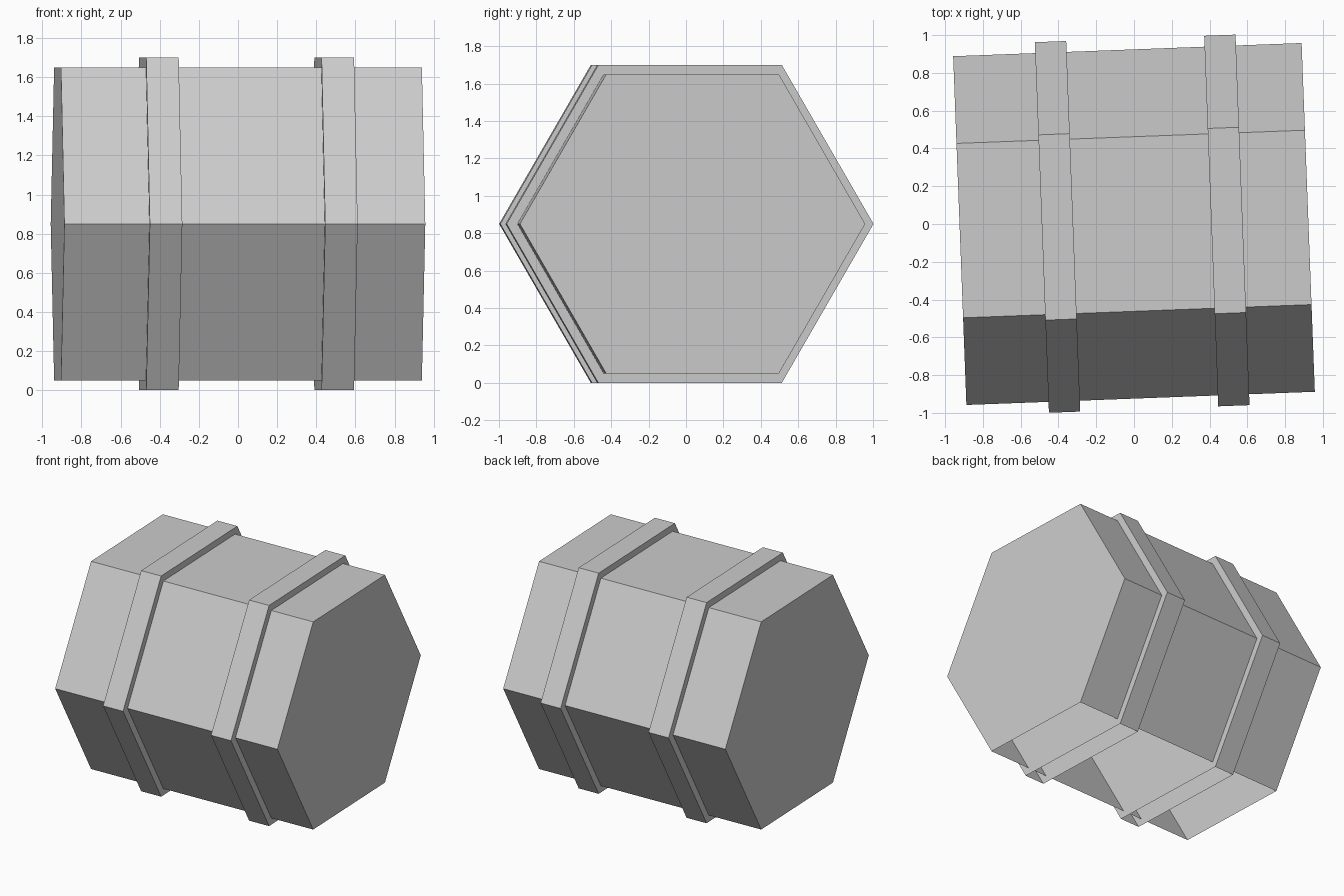
import bpy
import math
from mathutils import Matrix

cube = bpy.data.objects.get("Cube")
if cube:
    bpy.data.objects.remove(cube, do_unlink=True)

# Single plain grey material
grey = bpy.data.materials.new("light_grey")
grey.use_nodes = True
colour = (0.6, 0.6, 0.6, 1)
grey.diffuse_color = colour
grey.node_tree.nodes["Principled BSDF"].inputs["Base Color"].default_value = colour

CENTRE_Z = 0.85
TURN = Matrix.Rotation(math.radians(2.17), 4, "Z")


def hex_shell(name, x0, x1, half_height):
    """Hexagonal prism lying along x, with end caps and an open underside."""
    radius = half_height / math.cos(math.pi / 6)
    ring = [(radius * math.cos(i * math.pi / 3), radius * math.sin(i * math.pi / 3))
            for i in range(6)]
    verts = [(x, y, z) for x in (x0, x1) for y, z in ring]
    # Side 4 is the underside and stays open
    sides = [(i, (i + 1) % 6, (i + 1) % 6 + 6, i + 6) for i in range(6) if i != 4]
    caps = [tuple(reversed(range(6))), tuple(range(6, 12))]
    mesh = bpy.data.meshes.new(name)
    mesh.from_pydata(verts, [], sides + caps)
    mesh.transform(Matrix.Translation((0, 0, CENTRE_Z)) @ TURN)
    mesh.materials.append(grey)
    mesh.update()
    obj = bpy.data.objects.new(name, mesh)
    bpy.context.collection.objects.link(obj)


# Barrel body
hex_shell("barrel_body", -0.923, 0.923, 0.8)

# Raised hoops around the body
for name, x in (("right_hoop", -0.405), ("left_hoop", 0.492)):
    hex_shell(name, x - 0.083, x + 0.083, 0.85)
